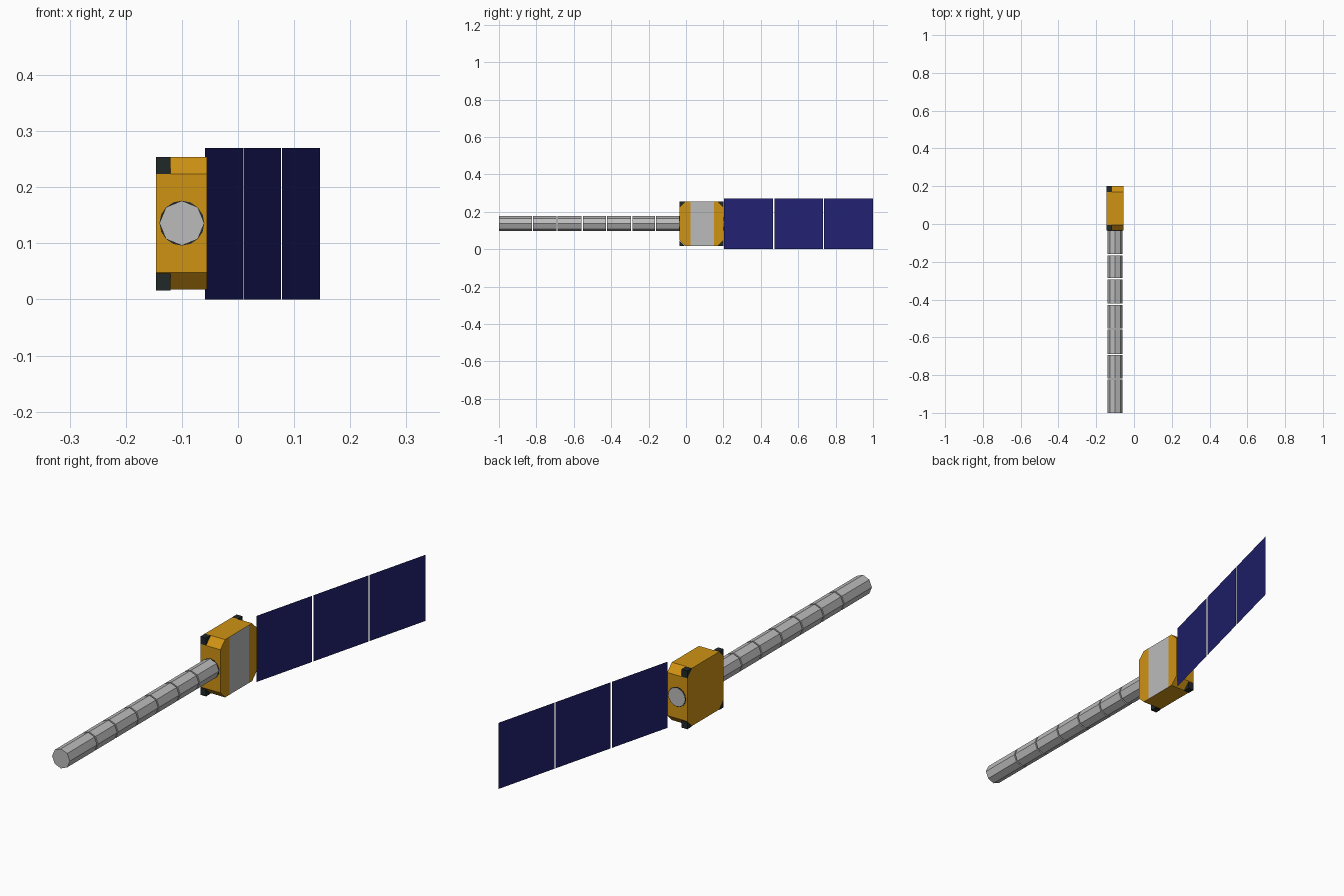
import bpy, bmesh, math
from mathutils import Vector

if "Cube" in bpy.data.objects:
    bpy.data.objects.remove(bpy.data.objects["Cube"])


def material(name, rgb):
    m = bpy.data.materials.new(name)
    m.diffuse_color = (*rgb, 1)
    m.use_nodes = True
    m.node_tree.nodes["Principled BSDF"].inputs["Base Color"].default_value = m.diffuse_color
    return m


gold = material("gold_foil", (0.63, 0.29, 0.007))
navy = material("solar_cells", (0.015, 0.015, 0.17))
black = material("black", (0.015, 0.02, 0.02))
grey = material("bare_metal", (0.5, 0.5, 0.5))


def finish(name, bm, mats):
    bmesh.ops.recalc_face_normals(bm, faces=bm.faces)
    me = bpy.data.meshes.new(name)
    bm.to_mesh(me)
    bm.free()
    ob = bpy.data.objects.new(name, me)
    bpy.context.collection.objects.link(ob)
    for m in mats:
        me.materials.append(m)
    return ob


def extrude_x(yz, x0, x1):
    """Prism along x from a y-z outline."""
    bm = bmesh.new()
    face = bm.faces.new([bm.verts.new((x0, y, z)) for y, z in yz])
    ext = bmesh.ops.extrude_face_region(bm, geom=[face])
    moved = [v for v in ext["geom"] if isinstance(v, bmesh.types.BMVert)]
    bmesh.ops.translate(bm, verts=moved, vec=(x1 - x0, 0, 0))
    return bm


def rod(name, y0, y1, radius, sides, mat):
    """Cylinder along y on the boom axis."""
    bpy.ops.mesh.primitive_cylinder_add(
        vertices=sides, radius=radius, depth=y1 - y0,
        location=(BOOM_X, (y0 + y1) / 2, MID_Z), rotation=(math.pi / 2, 0, 0))
    ob = bpy.context.object
    ob.name = name
    ob.data.materials.append(mat)


X0, X1 = -0.146, -0.055
Y0, Y1 = -0.035, 0.2
Z0, Z1 = 0.018, 0.254
C = 0.03
BOOM_X, MID_Z = -0.1, 0.136

# Body: chamfered box with a bare strip down the +x face
outline = [(Y0 + C, Z0), (Y1 - C, Z0), (Y1, Z0 + C), (Y1, Z1 - C),
           (Y1 - C, Z1), (Y0 + C, Z1), (Y0, Z1 - C), (Y0, Z0 + C)]
bm = extrude_x(outline, X0, X1)
for y in (0.025, 0.15):
    side = [f for f in bm.faces if all(abs(v.co.x - X1) < 1e-5 for v in f.verts)]
    geom = side + list({e for f in side for e in f.edges}) + list({v for f in side for v in f.verts})
    bmesh.ops.bisect_plane(bm, geom=geom, plane_co=(0, y, 0), plane_no=(0, 1, 0))
for f in bm.faces:
    c = f.calc_center_median()
    if abs(c.x - X1) < 1e-4 and 0.025 < c.y < 0.15:
        f.material_index = 1
finish("body", bm, [gold, grey])

# Thruster wedges filling the four chamfered corners
for ny, y, sy in (("front", Y0, 1), ("back", Y1, -1)):
    for nz, z, sz in (("lower", Z0 - 0.002, 1), ("upper", Z1, -1)):
        tri = [(y, z), (y + sy * C, z), (y, z + sz * C)]
        finish(f"thruster_{ny}_{nz}", extrude_x(tri, X0, X0 + 0.026), [black])

# Collars and rear cap where the boom meets the body
rod("front_collar", Y0 - 0.002, Y0 + 0.01, 0.04, 16, black)
rod("rear_collar", Y1 - 0.01, Y1 + 0.001, 0.04, 16, black)
rod("rear_cap", Y1 - 0.01, Y1 + 0.002, 0.037, 16, grey)

# Octagonal boom in separate sections
joints = [-1.0, -0.82, -0.69, -0.555, -0.425, -0.29, -0.163, Y0]
for i, (a, b) in enumerate(zip(joints, joints[1:])):
    rod(f"boom_section_{i + 1}", a + (0.003 if i else 0),
        b - (0.003 if b < Y0 else 0), 0.04, 8, grey)

# Three paper-thin solar panels in one slanted line
start, end = Vector((-0.059, 0.203, 0)), Vector((0.146, 1.0, 0))
gap = 0.004
for i in range(3):
    a = start.lerp(end, i / 3 + (gap if i else 0))
    b = start.lerp(end, (i + 1) / 3 - (gap if i < 2 else 0))
    up = Vector((0, 0, 0.27))
    bm = bmesh.new()
    bm.faces.new([bm.verts.new(p) for p in (a, b, b + up, a + up)])
    finish(f"solar_panel_{i + 1}", bm, [navy])
